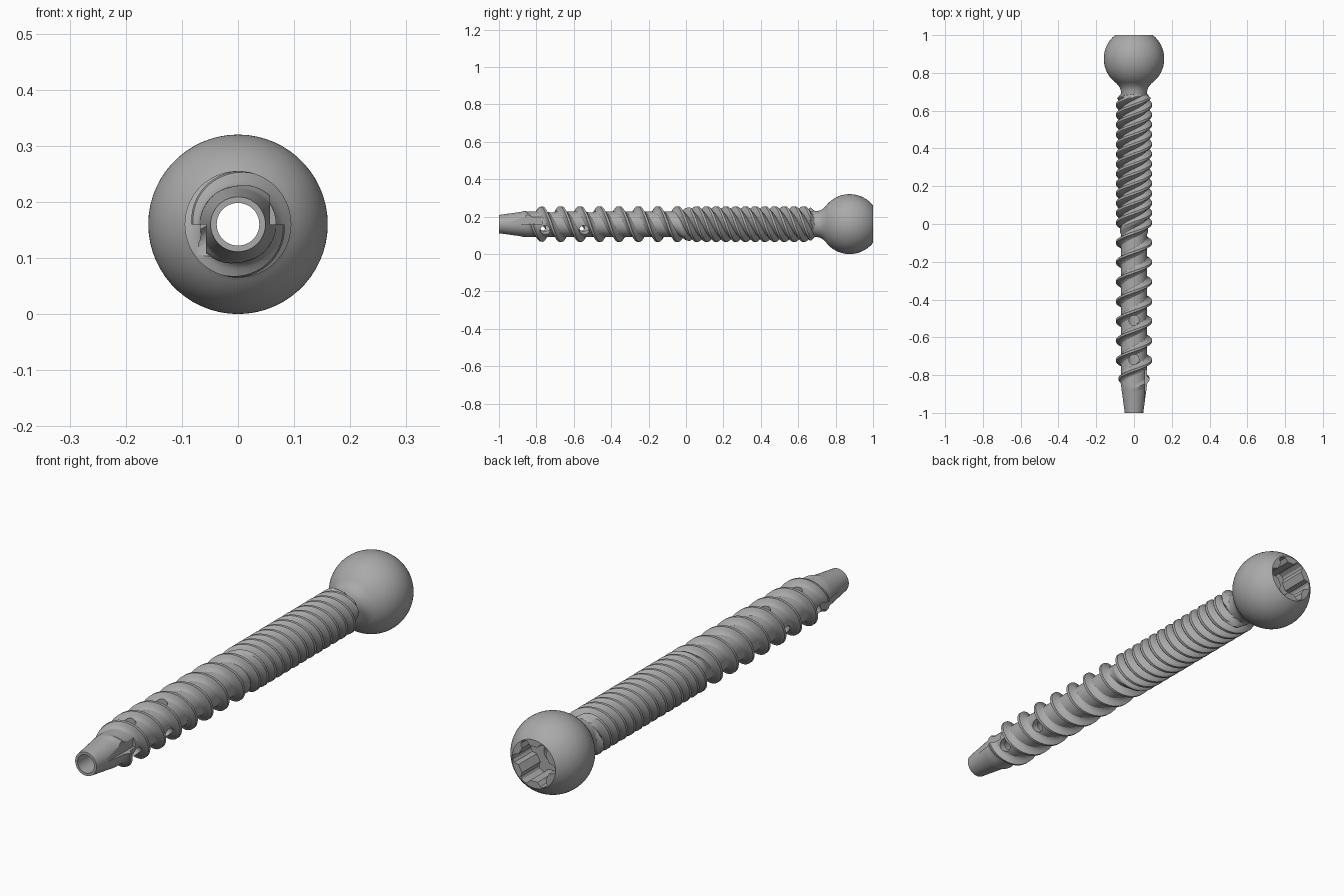
import bpy, bmesh, math
from mathutils import Vector

cube = bpy.data.objects.get("Cube")
if cube:
    bpy.data.objects.remove(cube, do_unlink=True)

AXIS_Z = 0.16
SEGMENTS = 60
PITCH = 0.052            # ridge spacing of the four-start thread
LEAD = 4 * PITCH
CORE, CREST = 0.068, 0.095
BORE = 0.038

steel = bpy.data.materials.new("steel grey")
steel.use_nodes = True
GREY = (0.4, 0.4, 0.4, 1)
steel.diffuse_color = GREY
steel.node_tree.nodes["Principled BSDF"].inputs["Base Color"].default_value = GREY


def ramp(v, a, b):
    return min(1, max(0, (v - a) / (b - a)))


def place(radius, angle, y):
    """Point around the long axis; angle 0 is up, turning towards +x."""
    return Vector((radius * math.sin(angle), y, AXIS_Z + radius * math.cos(angle)))


def to_object(bm, name):
    bmesh.ops.recalc_face_normals(bm, faces=bm.faces)
    mesh = bpy.data.meshes.new(name)
    bm.to_mesh(mesh)
    bm.free()
    mesh.materials.append(steel)
    obj = bpy.data.objects.new(name, mesh)
    bpy.context.collection.objects.link(obj)
    return obj


def lathe(name, profile, segments=SEGMENTS):
    bm = bmesh.new()
    rings = [[bm.verts.new(place(r, math.tau * i / segments, y)) for i in range(segments)]
             for y, r in profile]
    for a, b in zip(rings, rings[1:]):
        for i in range(segments):
            j = (i + 1) % segments
            bm.faces.new((a[i], a[j], b[j], b[i]))
    bm.faces.new(rings[0])
    bm.faces.new(rings[-1])
    return to_object(bm, name)


def prism(name, outline, start, end):
    """Solid between two points, with an outline given in its own cross plane."""
    direction = end - start
    turn = direction.to_track_quat('Z', 'Y')
    bm = bmesh.new()
    low = [bm.verts.new(start + turn @ Vector((u, v, 0))) for u, v in outline]
    face = bm.faces.new(low)
    new = bmesh.ops.extrude_face_region(bm, geom=[face])["geom"]
    bmesh.ops.translate(bm, vec=direction, verts=[g for g in new if isinstance(g, bmesh.types.BMVert)])
    return to_object(bm, name)


def circle(radius, count):
    return [(radius * math.cos(math.tau * i / count), radius * math.sin(math.tau * i / count))
            for i in range(count)]


def carve(obj, cutters):
    for cutter in cutters:
        cutter.hide_render = True
        mod = obj.modifiers.new("cut", 'BOOLEAN')
        mod.operation = 'DIFFERENCE'
        mod.solver = 'EXACT'
        mod.object = cutter
    bpy.context.view_layer.update()
    graph = bpy.context.evaluated_depsgraph_get()
    mesh = bpy.data.meshes.new_from_object(obj.evaluated_get(graph))
    obj.modifiers.clear()
    obj.data = mesh


# Threaded shaft: rows follow the helix so that the crests stay crisp
Y0, Y1 = -1.0, 0.76
STEPS = [-0.026, -0.019, -0.012, -0.006, 0.006, 0.012, 0.019]
COARSE = {6: 1, 12: 0.5, 19: 0.15, 26: 0}
FINE = {6: 1, 12: 0.8, 19: 0.35, 26: 0}


def shaft_radius(y, step, start):
    core = 0.049 + (CORE - 0.049) * ramp(y, -1.0, -0.86)
    key = round(abs(step) * 1000)
    blend = ramp(y, -0.06, 0.03)
    height = FINE[key] * blend
    if start % 2 == 0:                       # main ridges run the whole length
        height += COARSE[key] * (1 - blend)
    height *= ramp(y, -0.88, -0.77) * (1 - ramp(y, 0.665, 0.685))
    return core + (CREST - core) * height


bm = bmesh.new()
first = -math.ceil((LEAD + 0.6) / PITCH)
grid = []
for n in range(first, first + 44):
    for step in STEPS:
        row = []
        for i in range(SEGMENTS + 1):
            turn = i / SEGMENTS
            y = min(Y1, max(Y0, -0.462 + n * PITCH + step + LEAD * turn))
            row.append(bm.verts.new(place(shaft_radius(y, step, n), math.tau * turn, y)))
        grid.append(row)
for a, b in zip(grid, grid[1:]):
    for i in range(SEGMENTS):
        bm.faces.new((a[i], a[i + 1], b[i + 1], b[i]))
bmesh.ops.remove_doubles(bm, verts=bm.verts, dist=0.00005)
bmesh.ops.holes_fill(bm, edges=[e for e in bm.edges if e.is_boundary], sides=0)
shaft = to_object(bm, "threaded_shaft")

# Ball head with a short filleted neck and a flat end
BALL_Y, BALL_R = 0.875, 0.16
neck = [(0.67, 0.068), (0.705, 0.07), (0.722, 0.075), (0.733, 0.083)]
low, high = math.asin(0.093 / BALL_R), math.pi - math.acos(0.125 / BALL_R)
ball = [(BALL_Y - BALL_R * math.cos(t), BALL_R * math.sin(t))
        for t in (low + (high - low) * k / 30 for k in range(31))]
head = lathe("ball_head", neck + ball)

# Six-lobed drive socket outline
lobes = []
for k in range(6):
    for offset, radius in ((-17, 0.074), (-11, 0.092), (-5, 0.097),
                           (5, 0.097), (11, 0.092), (17, 0.074)):
        a = math.radians(60 * k + offset)
        lobes.append((radius * math.cos(a), radius * math.sin(a)))
socket = prism("socket_cutter", lobes, place(0, 0, 0.88), place(0, 0, 1.1))
bore = prism("bore_cutter", circle(BORE, 40), place(0, 0, -1.1), place(0, 0, 1.1))

# Side holes in three directions, sitting in the thread valleys
holes = []
for angle, y in ((0, -0.51), (120, -0.545), (240, -0.57)):
    for shift in (0, -LEAD):
        a = math.radians(angle)
        holes.append(prism("hole_cutter", circle(0.027, 24),
                           place(0.012, a, y + shift), place(0.15, a, y + shift)))

# Two opposite cutting flutes at the tip
flutes = []
for side in (1, -1):
    outline = [(0.057, 0), (0.13, 0), (0.13, 0.08), (0.08, 0.08), (0.057, 0.055)]
    flute = bmesh.new()
    ends = []
    for y in (-0.95, -0.77):
        ends.append([flute.verts.new((side * x, y, AXIS_Z + side * z)) for x, z in outline])
    count = len(outline)
    for i in range(count):
        j = (i + 1) % count
        flute.faces.new((ends[0][i], ends[0][j], ends[1][j], ends[1][i]))
    for end in ends:
        flute.faces.new(end)
    flutes.append(to_object(flute, "flute_cutter"))

carve(shaft, [bore] + holes + flutes)
carve(head, [bore, socket])
for cutter in [bore, socket] + holes + flutes:
    bpy.data.objects.remove(cutter, do_unlink=True)

# Smooth shading with crisp edges
bpy.ops.object.select_all(action='DESELECT')
for obj in (shaft, head):
    obj.select_set(True)
bpy.context.view_layer.objects.active = shaft
bpy.ops.object.shade_smooth_by_angle(angle=math.radians(32))
